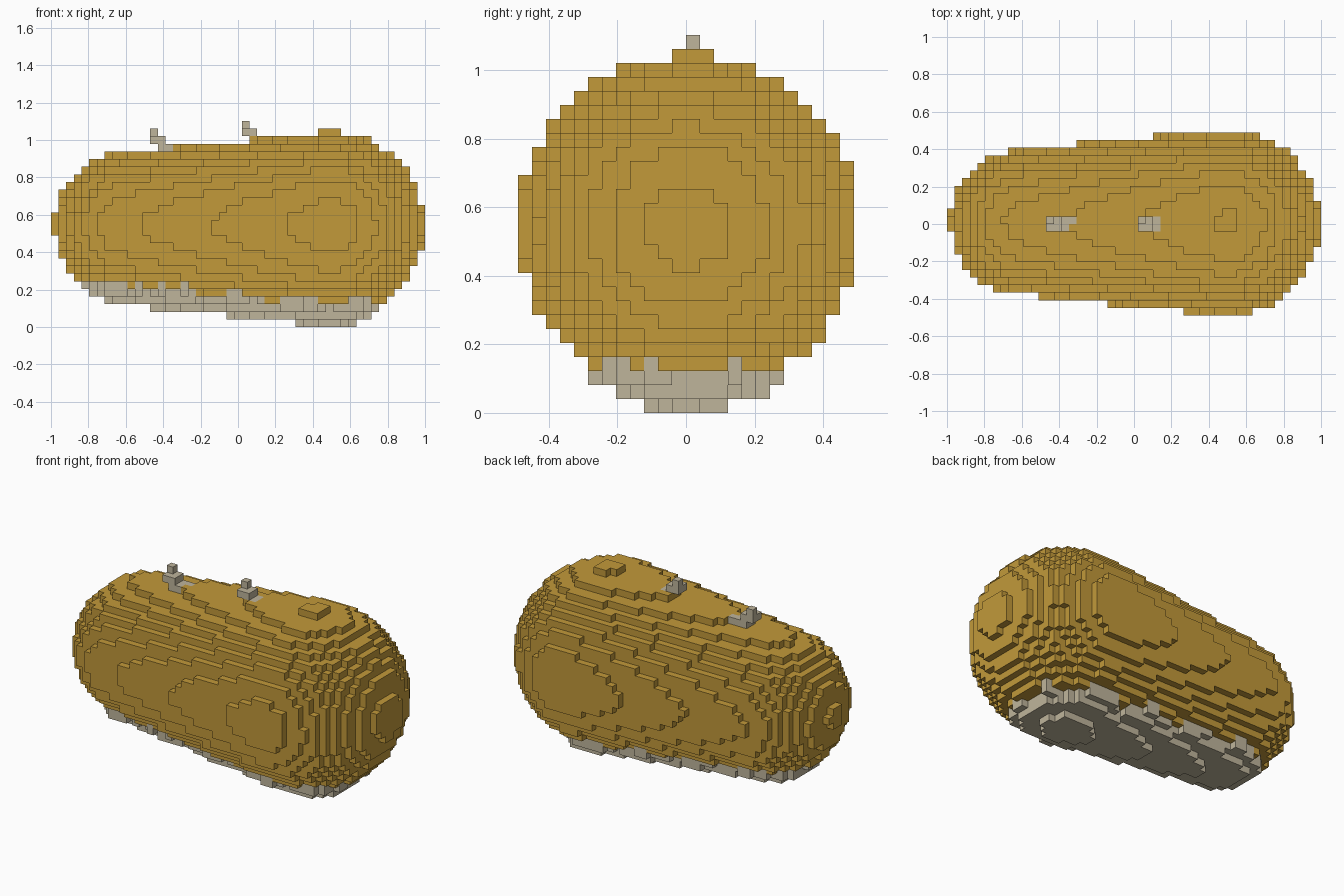
import bpy, bmesh, math
from mathutils import Vector

cube = bpy.data.objects.get("Cube")
if cube:
    bpy.data.objects.remove(cube, do_unlink=True)

NX, NY, NZ = 49, 24, 27
V = 2 / NX                                  # block size
X_SMALL, R_SMALL = -0.598, 0.386            # narrow end ball
X_BIG, R_BIG = 0.495, 0.50                  # wide end ball
CY, CZ = 0.008, 0.545                       # height and offset of the long axis
TAPER = (R_BIG - R_SMALL) / (X_BIG - X_SMALL)


def material(name, color):
    mat = bpy.data.materials.new(name)
    mat.use_nodes = True
    mat.diffuse_color = (*color, 1)
    mat.node_tree.nodes["Principled BSDF"].inputs["Base Color"].default_value = (*color, 1)
    return mat


ochre = material("ochre", (0.54, 0.32, 0.042))
stone = material("pale_stone", (0.52, 0.46, 0.33))


def sample(cell):
    """Return whether a block lies in the tapered capsule, and its outward slope."""
    i, j, k = cell
    x = -1 + (i + 0.5) * V
    y = (j + 0.5 - NY / 2) * V - CY
    z = (k + 0.5) * V - CZ
    rho = math.hypot(y, z)
    t = min(max(x + rho * TAPER, X_SMALL), X_BIG)
    dist = math.hypot(rho, x - t)
    radius = R_SMALL + (t - X_SMALL) * TAPER
    return dist <= radius, z / max(dist, V)


def is_under(cell):
    """Underside patch with a ragged edge."""
    i, j, k = cell
    ragged = 0.035 * math.sin(i * 0.75 + j * 0.4) + 0.02 * math.sin(i * 1.9 - j)
    return sample(cell)[1] < -0.83 + ragged


def box(i0, i1, j0, j1, k0, k1):
    return {(i, j, k) for i in range(i0, i1) for j in range(j0, j1) for k in range(k0, k1)}


# Solid blocks, then an extra layer hanging under the patch
solid = {c for c in box(0, NX, 0, NY, 0, NZ) if sample(c)[0]}
underside = {c for c in solid if is_under(c)}
underside |= {(i, j, k - 1) for i, j, k in underside if k > 0}
body = solid - underside

# Small stone growths along the top, each with a flush patch beside it
rear_growth = box(13, 14, 12, 13, 25, 26) | box(13, 15, 11, 13, 24, 25)
rear_growth |= box(14, 16, 11, 13, 23, 24) | box(16, 17, 12, 13, 23, 24)
middle_growth = box(25, 26, 12, 13, 26, 27) | box(25, 27, 11, 13, 25, 26)
middle_growth |= box(27, 28, 11, 13, 24, 25)
body -= rear_growth | middle_growth
everything = body | underside | rear_growth | middle_growth


def build(name, cells, mat):
    """Mesh only the block faces that touch open space."""
    bm = bmesh.new()
    verts = {}

    def corner(p):
        key = tuple(p)
        if key not in verts:
            verts[key] = bm.verts.new(((p[0] - NX / 2) * V, (p[1] - NY / 2) * V, p[2] * V))
        return verts[key]

    for cell in sorted(cells):
        for axis in range(3):
            u, w = Vector((0, 0, 0)), Vector((0, 0, 0))
            u[(axis + 1) % 3] = 1
            w[(axis + 2) % 3] = 1
            for side in (0, 1):
                neighbour = list(cell)
                neighbour[axis] += 2 * side - 1
                if tuple(neighbour) in everything:
                    continue
                base = Vector(cell)
                base[axis] += side
                loop = [base, base + u, base + u + w, base + w]
                bm.faces.new([corner(p) for p in (loop if side else loop[::-1])])
    mesh = bpy.data.meshes.new(name)
    bm.to_mesh(mesh)
    bm.free()
    mesh.materials.append(mat)
    bpy.context.scene.collection.objects.link(bpy.data.objects.new(name, mesh))


build("body", body, ochre)
build("underside", underside, stone)
build("rear_growth", rear_growth, stone)
build("middle_growth", middle_growth, stone)
